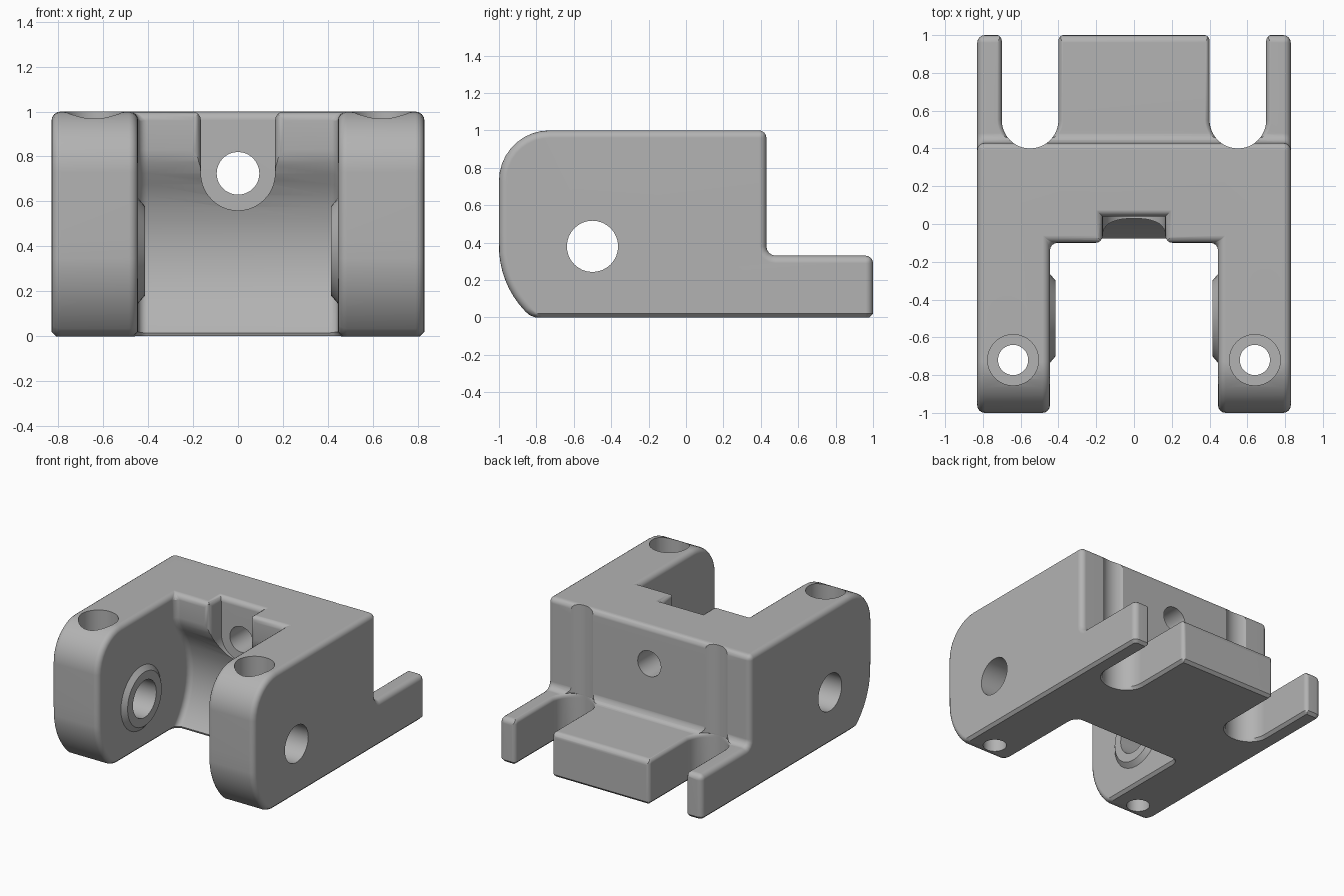
import bpy, bmesh
from math import sin, cos, radians, pi

if "Cube" in bpy.data.objects:
    bpy.data.objects.remove(bpy.data.objects["Cube"], do_unlink=True)

grey = bpy.data.materials.new("plain grey")
grey.use_nodes = True
colour = (0.45, 0.45, 0.45, 1)
grey.diffuse_color = colour
grey.node_tree.nodes["Principled BSDF"].inputs["Base Color"].default_value = colour


def arc(cx, cy, r, start, end, n):
    angles = [radians(start + (end - start) * i / n) for i in range(n + 1)]
    return [(cx + r * cos(a), cy + r * sin(a)) for a in angles]


def fillet(r, n=4):
    """Rounded edge as (distance along, outward offset), sharp side first."""
    return [(r * cos(a), r - r * sin(a)) for a in [pi / 2 * i / n for i in range(n + 1)]]


def loft(name, rings):
    """Closed solid through rings of equal point count."""
    bm = bmesh.new()
    loops = [[bm.verts.new(p) for p in ring] for ring in rings]
    n = len(loops[0])
    for a, b in zip(loops, loops[1:]):
        for i in range(n):
            j = (i + 1) % n
            bm.faces.new((a[i], a[j], b[j], b[i]))
    bm.faces.new(loops[0])
    bm.faces.new(loops[-1])
    bmesh.ops.recalc_face_normals(bm, faces=bm.faces)
    mesh = bpy.data.meshes.new(name)
    bm.to_mesh(mesh)
    bm.free()
    mesh.materials.append(grey)
    obj = bpy.data.objects.new(name, mesh)
    bpy.context.collection.objects.link(obj)
    return obj


def across(name, profile, x0, x1):
    return loft(name, [[(x, y, z) for y, z in profile] for x in (x0, x1)])


def combine(target, tool, operation='DIFFERENCE'):
    mod = target.modifiers.new("combine", 'BOOLEAN')
    mod.operation, mod.object, mod.solver = operation, tool, 'EXACT'
    bpy.context.view_layer.objects.active = target
    bpy.ops.object.modifier_apply(modifier=mod.name)
    bpy.data.objects.remove(tool, do_unlink=True)


# Body: side profile with rounded nose and stepped rear foot
profile = (arc(-0.5, 0.38, 0.5, 229.5, 184, 8) + [(-1, 0.45)]
           + arc(-0.73, 0.73, 0.27, 180, 90, 9) + [(0.43, 1)]
           + arc(0.48, 0.38, 0.05, 180, 270, 4) + [(1, 0.33), (1, 0)])
body = across("bracket_body", profile, -0.83, 0.83)

# Gap between the arms, with a hollow round back
gap = ([(-1.2, -0.2), (-0.104, -0.2)] + arc(-0.5, 0.38, 0.56, -45, 38, 14)
       + [(-0.085, 0.775), (-0.1, 0.83), (-0.1, 1.2), (-1.2, 1.2)])
combine(body, across("gap_cutter", gap, -0.445, 0.445))

# Round the edges, chamfer the underside
bm = bmesh.new()
bm.from_mesh(body.data)
edges = [e for e in bm.edges if len(e.link_faces) == 2
         and e.calc_face_angle() > radians(40)
         and max(v.co.z for v in e.verts) > 0.001]
bmesh.ops.bevel(bm, geom=edges, offset=0.04, offset_type='OFFSET', segments=4,
                profile=0.5, affect='EDGES', clamp_overlap=False)
bm.normal_update()
edges = [e for e in bm.edges if len(e.link_faces) == 2
         and e.calc_face_angle() > radians(20)
         and any(f.normal.z < -0.99 and f.calc_center_median().z < 0.001 for f in e.link_faces)]
bmesh.ops.bevel(bm, geom=edges, offset=0.02, offset_type='OFFSET', segments=1,
                profile=0.5, affect='EDGES', clamp_overlap=False)
bm.to_mesh(body.data)
bm.free()


def side_ring(x, r):
    return [(x, y, z) for y, z in arc(-0.5, 0.38, r, 0, 360, 32)[:-1]]


def upright_ring(x, y, z, r):
    return [(px, py, z) for px, py in arc(x, y, r, 0, 360, 32)[:-1]]


# Pivot bosses, then the pivot hole
for s in (-1, 1):
    boss = loft("pivot_boss", [side_ring(s * 0.415, 0.2), side_ring(s * 0.445, 0.235),
                               side_ring(s * 0.55, 0.235)])
    combine(body, boss, 'UNION')
combine(body, loft("pivot_cutter", [side_ring(-1, 0.137), side_ring(1, 0.137)]))


# U-shaped pocket with rounded mouth
def pocket_ring(y, d):
    outline = arc(0, 0.725, 0.165 + d, 180, 360, 20)
    outline += [(0.165 + d, 1.2), (-0.165 - d, 1.2)]
    return [(x, y, z) for x, z in outline]


rings = [pocket_ring(-0.4, 0.04)] + [pocket_ring(-0.06 - u, v) for u, v in fillet(0.04)]
combine(body, loft("pocket_cutter", rings + [pocket_ring(0.04, 0)]))


# Rounded top lip of the pocket
def lip_ring(z, d):
    w, back = 0.165 + d, 0.04 + d
    return [(-w, -0.4, z), (w, -0.4, z), (w, back, z), (-w, back, z)]


rings = [lip_ring(1.2, 0.04)] + [lip_ring(0.961 + u, v) for u, v in fillet(0.04)]
combine(body, loft("lip_cutter", rings + [lip_ring(0.9, -0.005)]))

# Rear bolt hole
bolt = arc(0, 0.725, 0.095, 0, 360, 32)[:-1]
combine(body, loft("bolt_cutter", [[(x, y, z) for x, z in bolt] for y in (-0.2, 0.6)]))


# Rear slots, rounded at the foot and running up the back wall
def slot_ring(cx, z, d):
    half = [(0.18, 1.2)] + [(0.15 + v, 0.971 + u) for u, v in fillet(0.03)]
    half += arc(0, 0.55, 0.15, 0, -90, 12)
    outline = half + [(-h, y) for h, y in reversed(half[:-1])]
    return [(cx + h * (0.15 + d) / 0.15, y, z) for h, y in outline]


for s in (-1, 1):
    cx = s * 0.55
    rings = [slot_ring(cx, z, d) for z, d in ((-0.1, 0.02), (0, 0.02), (0.02, 0))]
    rings += [slot_ring(cx, 0.301 + u, v) for u, v in reversed(fillet(0.03))]
    rings += [slot_ring(cx, 0.336, 0), slot_ring(cx, 1.2, 0)]
    combine(body, loft("slot_cutter", rings))

    # Counterbored screw holes in the arms
    x, y = s * 0.64, -0.72
    rings = [upright_ring(x, y, z, r) for z, r in
             ((-0.1, 0.08), (0.7, 0.08), (0.7, 0.135), (1.2, 0.135))]
    combine(body, loft("screw_cutter", rings))

# Smooth shading with crisp edges
bpy.ops.object.select_all(action='DESELECT')
body.select_set(True)
bpy.context.view_layer.objects.active = body
bpy.ops.object.shade_smooth_by_angle(angle=radians(32))
normals = body.modifiers.new("even_normals", 'WEIGHTED_NORMAL')
normals.keep_sharp = True
